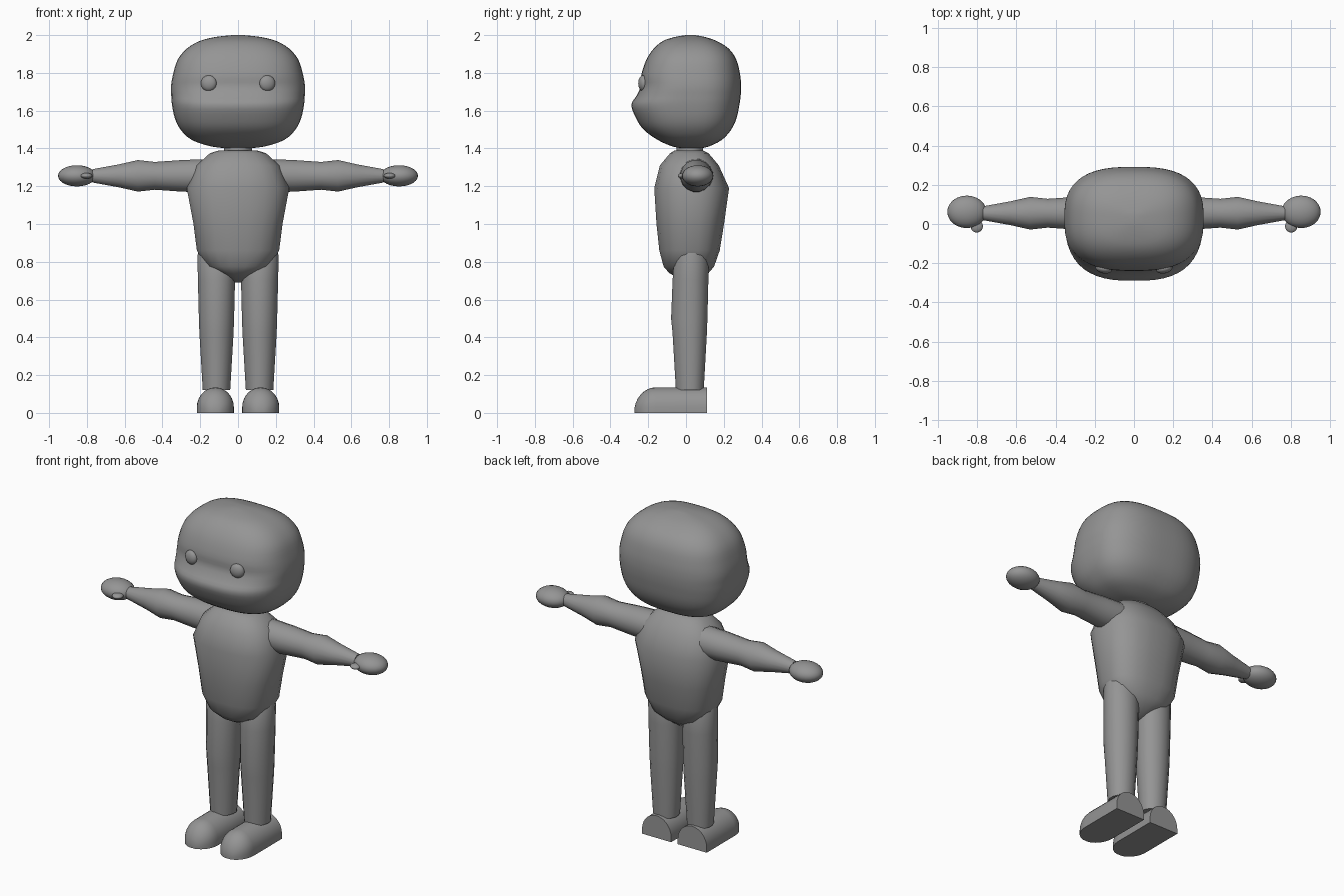
import bpy, bmesh
from math import sin, cos, pi, radians
from mathutils import Matrix, Vector

cube = bpy.data.objects.get("Cube")
if cube:
    bpy.data.objects.remove(cube)

grey = bpy.data.materials.new("plain_grey")
grey.use_nodes = True
grey.diffuse_color = (0.3, 0.3, 0.3, 1)
grey.node_tree.nodes["Principled BSDF"].inputs["Base Color"].default_value = (0.3, 0.3, 0.3, 1)


def finish(name, bm, angle=60):
    """Turn a bmesh into a smooth-shaded grey object."""
    bmesh.ops.recalc_face_normals(bm, faces=bm.faces)
    mesh = bpy.data.meshes.new(name)
    bm.to_mesh(mesh)
    bm.free()
    mesh.materials.append(grey)
    obj = bpy.data.objects.new(name, mesh)
    bpy.context.collection.objects.link(obj)
    bpy.ops.object.select_all(action="DESELECT")
    obj.select_set(True)
    bpy.context.view_layer.objects.active = obj
    bpy.ops.object.shade_smooth_by_angle(angle=radians(angle))
    return obj


def power(v, e):
    return (abs(v) ** e) * (1 if v >= 0 else -1)


def ring_points(row, sides, p, mid_y):
    """Rounded-box ring; row = height, half width, front y, back y."""
    z, w, front, back = row
    pts = []
    for i in range(sides):
        a = 2 * pi * (i + 0.5) / sides
        s = power(sin(a), 2 / p)
        m = mid_y if front < mid_y < back else (front + back) / 2
        y = m + s * ((back - m) if s > 0 else (m - front))
        pts.append(Vector((w * power(cos(a), 2 / p), y, z)))
    return pts


def skin(bm, rings):
    """Bridge rings of points and cap both ends."""
    loops = [[bm.verts.new(co) for co in ring] for ring in rings]
    n = len(loops[0])
    for a, b in zip(loops, loops[1:]):
        for i in range(n):
            j = (i + 1) % n
            bm.faces.new((a[i], a[j], b[j], b[i]))
    bm.faces.new(loops[0])
    bm.faces.new(loops[-1])


def smooth_rows(rows, steps):
    """Catmull-Rom interpolation of profile rows."""
    out = []
    for k in range(len(rows) - 1):
        a, b, c, d = (Vector(rows[min(max(k + o, 0), len(rows) - 1)]) for o in (-1, 0, 1, 2))
        for s in range(steps):
            t = s / steps
            out.append(b + 0.5 * t * (c - a + t * (2 * a - 5 * b + 4 * c - d + t * (3 * (b - c) + d - a))))
    return out + [Vector(rows[-1])]


def loft(name, rows, sides=16, p=2.0, mid_y=0.03, matrix=None, steps=0):
    bm = bmesh.new()
    rows = smooth_rows(rows, steps) if steps else rows
    skin(bm, [ring_points(r, sides, p, mid_y) for r in rows])
    if matrix:
        bm.transform(matrix)
    return finish(name, bm)


def ellipsoid(name, centre, radii, turn=0):
    bm = bmesh.new()
    bmesh.ops.create_uvsphere(bm, u_segments=24, v_segments=14, radius=1)
    bm.transform(Matrix.Translation(centre) @ Matrix.Rotation(turn, 4, "Z")
                 @ Matrix.Diagonal((*radii, 1)))
    return finish(name, bm)


# Head: rounded box with a jutting muzzle line
loft("head", [
    (1.40, 0.04, -0.01, 0.07), (1.41, 0.14, -0.07, 0.12), (1.445, 0.245, -0.15, 0.19),
    (1.50, 0.305, -0.225, 0.24), (1.56, 0.335, -0.265, 0.268), (1.63, 0.35, -0.29, 0.283),
    (1.68, 0.354, -0.262, 0.29), (1.73, 0.355, -0.24, 0.292), (1.79, 0.345, -0.237, 0.287),
    (1.87, 0.32, -0.21, 0.267), (1.93, 0.27, -0.17, 0.225), (1.97, 0.2, -0.12, 0.16),
    (1.99, 0.12, -0.06, 0.1), (2.0, 0.03, 0, 0.05)], sides=48, p=2.7, steps=3)

# Neck and torso
loft("neck", [(1.33, 0.075, -0.05, 0.09), (1.45, 0.075, -0.05, 0.09)], sides=20)
loft("torso", [
    (0.69, 0.02, 0, 0.05), (0.74, 0.1, -0.09, 0.12), (0.775, 0.172, -0.12, 0.15),
    (0.86, 0.22, -0.143, 0.18), (1.0, 0.238, -0.158, 0.203), (1.19, 0.274, -0.17, 0.23),
    (1.31, 0.222, -0.14, 0.175), (1.375, 0.15, -0.085, 0.12), (1.39, 0.1, -0.06, 0.09)],
    sides=20, p=2.5)

# Paired parts; the model's left is +x
for side, s in (("left", 1), ("right", -1)):
    ellipsoid(side + "_eye", (s * 0.155, -0.228, 1.745), (0.042, 0.024, 0.042), s * 0.2)

    # Arm is lofted upright, then laid along x
    lay = Matrix.Translation((0, 0.055, 1.255)) @ Matrix.Rotation(s * pi / 2, 4, "Y")
    loft(side + "_arm", [(x, r, -r, r) for x, r in (
        (0.17, 0.09), (0.3, 0.085), (0.44, 0.075), (0.53, 0.085), (0.63, 0.062), (0.77, 0.036))],
        mid_y=0, matrix=lay)
    ellipsoid(side + "_hand", (s * 0.853, 0.062, 1.255), (0.1, 0.083, 0.056))
    ellipsoid(side + "_thumb", (s * 0.802, -0.012, 1.255), (0.031, 0.032, 0.015), s * 0.4)

    # Leg with a slight swelling at the knee
    loft(side + "_leg", [
        (0.12, 0.074, -0.055, 0.095), (0.42, 0.092, -0.073, 0.112), (0.5, 0.095, -0.081, 0.115),
        (0.7, 0.1, -0.073, 0.12), (0.83, 0.103, -0.065, 0.12), (0.88, 0.09, -0.04, 0.1)],
        matrix=Matrix.Translation((s * 0.114, 0, 0)))

    # Shoe: half-round section, flat heel and sole, domed toe
    bm = bmesh.new()
    stations = [(0.112, 1), (-0.16, 1)]
    stations += [(-0.16 - 0.115 * sin(t * pi / 16), cos(t * pi / 16)) for t in range(1, 8)]
    rings = []
    for y, k in stations:
        arc = [(cos(pi * i / 14), sin(pi * i / 14)) for i in range(15)]
        rings.append([Vector((s * 0.12 + 0.098 * max(k, 0.1) * cx, y, 0.03 * k + 0.105 * k * cz))
                      for cx, cz in arc]
                     + [Vector((s * 0.12 - 0.098 * max(k, 0.1), y, 0)),
                        Vector((s * 0.12 + 0.098 * max(k, 0.1), y, 0))])
    skin(bm, rings)
    finish(side + "_shoe", bm, 50)
